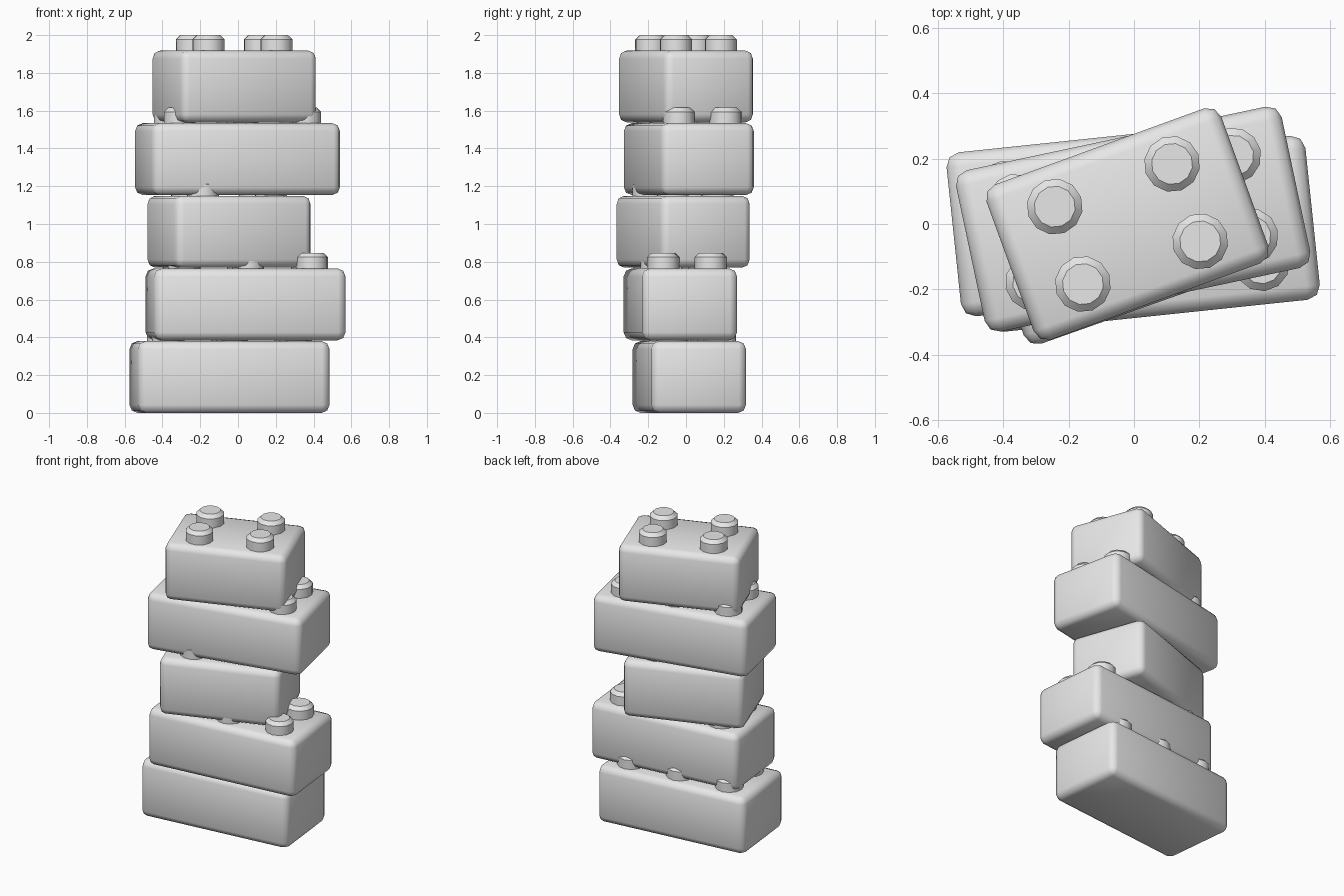
import bpy, bmesh, math
from mathutils import Matrix

if "Cube" in bpy.data.objects:
    bpy.data.objects.remove(bpy.data.objects["Cube"])

grey = bpy.data.materials.new("plain_grey")
grey.diffuse_color = (0.8, 0.8, 0.8, 1)
grey.use_nodes = True
grey.node_tree.nodes["Principled BSDF"].inputs["Base Color"].default_value = grey.diffuse_color

W, H, PITCH = 0.505, 0.38, 0.3845      # brick width, body height, layer step
STUD_R, STUD_H = 0.086, 0.082

def finish(name, bm, x, y, z, angle, smooth):
    me = bpy.data.meshes.new(name)
    bm.to_mesh(me)
    bm.free()
    me.materials.append(grey)
    ob = bpy.data.objects.new(name, me)
    bpy.context.collection.objects.link(ob)
    ob.location = (x, y, z)
    ob.rotation_euler.z = math.radians(angle)
    bpy.context.view_layer.objects.active = ob
    bpy.ops.object.select_all(action='DESELECT')
    ob.select_set(True)
    bpy.ops.object.shade_smooth_by_angle(angle=math.radians(smooth))

def brick(name, length, count, x, y, z, angle):
    # rounded body
    bm = bmesh.new()
    bmesh.ops.create_cube(bm, size=1, matrix=Matrix.Translation((0, 0, H / 2)) @ Matrix.Diagonal((length, W, H, 1)))
    bmesh.ops.bevel(bm, geom=bm.edges[:], offset=0.042, segments=2, profile=0.5, affect='EDGES')
    finish(name + "_body", bm, x, y, z, angle, 60)
    # two rows of chamfered studs
    bm = bmesh.new()
    for i in range(count):
        for row in (-1, 1):
            px, py = (i - (count - 1) / 2) * length / count, row * W / 4
            low, high = -0.01, STUD_H
            made = bmesh.ops.create_cone(bm, cap_ends=True, segments=12, radius1=STUD_R, radius2=STUD_R,
                                         depth=high - low,
                                         matrix=Matrix.Translation((px, py, H + (low + high) / 2)))
            verts = set(made["verts"])
            rim = [e for e in bm.edges if all(v in verts and v.co.z > H + 0.05 for v in e.verts)]
            bmesh.ops.bevel(bm, geom=rim, offset=0.022, segments=1, affect='EDGES')
    finish(name + "_studs", bm, x, y, z, angle, 35)

LONG, SHORT = 1.02, 0.765
# name, length, stud columns, centre x, centre y, turn
stack = [("bottom_brick", LONG, 3, -0.045, 0.0175, 6),
         ("second_brick", LONG, 3, 0.04, -0.03, 6),
         ("third_brick", SHORT, 2, -0.0475, -0.015, 19.5),
         ("fourth_brick", LONG, 3, -0.0025, 0.015, 12),
         ("top_brick", SHORT, 2, -0.02, 0.0, 20)]
for level, (name, length, count, x, y, angle) in enumerate(stack):
    brick(name, length, count, x, y, level * PITCH, angle)
